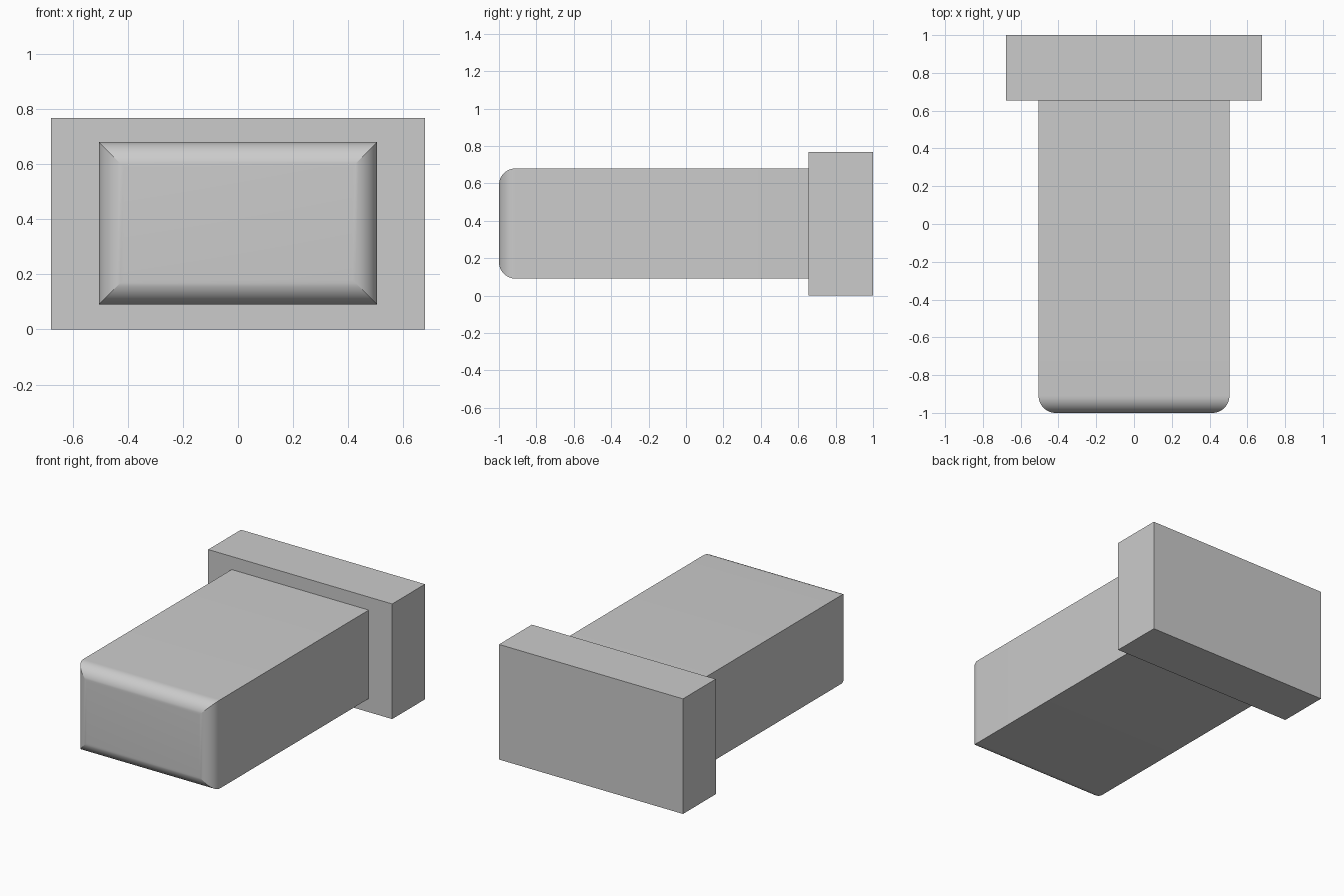
import bpy, bmesh, math

if "Cube" in bpy.data.objects:
    bpy.data.objects.remove(bpy.data.objects["Cube"])


def lofted_block(name, rings):
    """Closed block through rectangles given as (y, x half-width, z bottom, z top)."""
    bm = bmesh.new()
    loops = [[bm.verts.new(p) for p in ((-w, y, lo), (w, y, lo), (w, y, hi), (-w, y, hi))]
             for y, w, lo, hi in rings]
    for a, b in zip(loops, loops[1:]):
        for i in range(4):
            j = (i + 1) % 4
            bm.faces.new((a[i], a[j], b[j], b[i]))
    bm.faces.new(loops[0])
    bm.faces.new(loops[-1])
    bmesh.ops.recalc_face_normals(bm, faces=bm.faces)
    mesh = bpy.data.meshes.new(name)
    bm.to_mesh(mesh)
    bm.free()
    obj = bpy.data.objects.new(name, mesh)
    bpy.context.collection.objects.link(obj)
    return obj


# Rectangular end plate at the back
lofted_block("end_plate", [(0.655, 0.678, 0, 0.767), (1, 0.678, 0, 0.767)])

# Long shaft: quarter-round front edges with mitred corners, seated in the plate
R, STEPS = 0.09, 12
rings = []
for i in range(STEPS + 1):
    t = math.pi / 2 * i / STEPS
    inset = R * (1 - math.sin(t))
    rings.append((-1 + R * (1 - math.cos(t)), 0.505 - inset, 0.09 + inset, 0.68 - inset))
rings.append((0.66, 0.505, 0.09, 0.68))
shaft = lofted_block("shaft", rings)

# Smooth the rounding, keep the mitres and long edges sharp
bpy.ops.object.select_all(action='DESELECT')
shaft.select_set(True)
bpy.context.view_layer.objects.active = shaft
bpy.ops.object.shade_smooth_by_angle(angle=math.radians(9))
